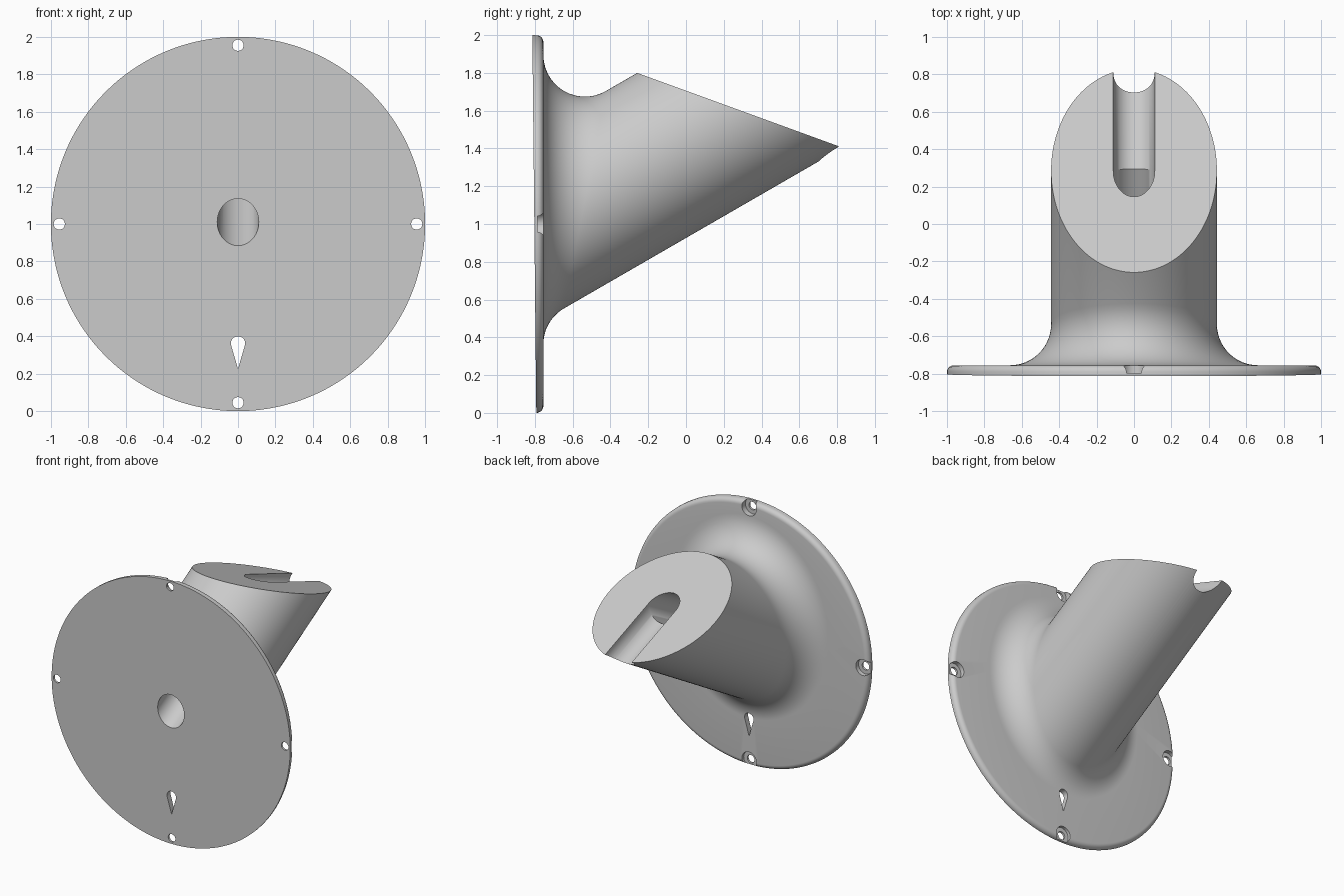
import bpy, bmesh
from math import sin, cos, pi, radians
from mathutils import Vector

cube = bpy.data.objects.get("Cube")
if cube:
    bpy.data.objects.remove(cube, do_unlink=True)

SEG = 144
TUBE_R, FILLET, BORE_R = 0.443, 0.22, 0.111
BACK = -0.755                      # back plane of the disc
RIM = 0.035                        # rounding of the disc edge
axis = Vector((0, cos(radians(30)), sin(radians(30))))
up = Vector((0, -axis.z, axis.y))
side = Vector((1, 0, 0))
cap_mid = Vector((0, 0.285, 1.602))
cap_normal = Vector((0, sin(radians(20)), cos(radians(20))))
slot_dir = Vector((0, cap_normal.z, -cap_normal.y))
normal = Vector((0, 1, 0))


def front_y(z):
    """The front face leans very slightly forward at the top."""
    return -0.803 - 0.0105 * (z - 1)


def material(name, rgb):
    m = bpy.data.materials.new(name)
    m.use_nodes = True
    m.diffuse_color = (*rgb, 1)
    m.node_tree.nodes["Principled BSDF"].inputs["Base Color"].default_value = (*rgb, 1)
    return m


def loft(name, rings):
    """Closed solid through a list of equal-length point rings."""
    bm = bmesh.new()
    loops = [[bm.verts.new(p) for p in ring] for ring in rings]
    n = len(loops[0])
    for a, b in zip(loops, loops[1:]):
        for i in range(n):
            j = (i + 1) % n
            bm.faces.new((a[i], a[j], b[j], b[i]))
    bm.faces.new(loops[0])
    bm.faces.new(loops[-1])
    bmesh.ops.recalc_face_normals(bm, faces=bm.faces)
    mesh = bpy.data.meshes.new(name)
    bm.to_mesh(mesh)
    bm.free()
    obj = bpy.data.objects.new(name, mesh)
    bpy.context.scene.collection.objects.link(obj)
    return obj


def rod(name, start, end, radius, n=64):
    """Round cutter between two points."""
    d = (end - start).normalized()
    a = side if abs(d.x) < 0.9 else normal
    b = d.cross(a).normalized()
    circle = [radius * (cos(2 * pi * i / n) * a + sin(2 * pi * i / n) * b) for i in range(n)]
    return loft(name, [[start + c for c in circle], [end + c for c in circle]])


def cut(target, cutter):
    mod = target.modifiers.new("cut", "BOOLEAN")
    mod.operation, mod.solver, mod.object = "DIFFERENCE", "EXACT", cutter
    bpy.ops.object.select_all(action="DESELECT")
    bpy.context.view_layer.objects.active = target
    target.select_set(True)
    bpy.ops.object.modifier_apply(modifier=mod.name)
    bpy.data.objects.remove(cutter, do_unlink=True)


angles = [2 * pi * i / SEG for i in range(SEG)]


# Disc: leaning front face, rounded back edge
def disc_ring(radius, y=None):
    pts = []
    for a in angles:
        z = 1 + radius * cos(a)
        pts.append((radius * sin(a), front_y(z) if y is None else y, z))
    return pts


rings = [disc_ring(1.0)]
for k in range(7):
    t = k / 6 * pi / 2
    rings.append(disc_ring(1 - RIM + RIM * cos(t), BACK - RIM + RIM * sin(t)))

# Flared foot: fillet of constant radius between the disc and the slanted tube
STEPS = 14
foot = [[] for _ in range(STEPS + 1)]
end_ring = []
for a in angles:
    radial = cos(a) * up + sin(a) * side
    centre = cap_mid + (TUBE_R + FILLET) * radial
    centre += axis * ((BACK + FILLET - centre.y) / axis.y)
    spread = normal.angle(radial)
    for k in range(STEPS + 1):
        t = k / STEPS
        arm = (sin((1 - t) * spread) * normal + sin(t * spread) * radial) / sin(spread)
        foot[k].append(centre - FILLET * arm)
    # Tube wall runs on to the sloping end face
    wall = cap_mid + TUBE_R * radial
    end_ring.append(wall + axis * ((cap_mid - wall).dot(cap_normal) / axis.dot(cap_normal)))
body = loft("angled_mount", rings + foot + [end_ring])

# Slanted bore through the tube and the half-round channel in its end face
bore_front = Vector((0, -0.803, 1.01))
bore_dir = (cap_mid - bore_front).normalized()
cut(body, rod("bore_cutter", bore_front - 0.3 * bore_dir, cap_mid + 0.4 * bore_dir, BORE_R))
cut(body, rod("channel_cutter", cap_mid, cap_mid + 0.9 * slot_dir, BORE_R))

# Four counterbored screw holes
for i in range(4):
    x, z = 0.955 * sin(i * pi / 2), 1 + 0.955 * cos(i * pi / 2)
    floor = front_y(z) + 0.016
    cut(body, rod("screw_cutter", Vector((x, -0.9, z)), Vector((x, -0.7, z)), 0.03, 32))
    cut(body, rod("head_cutter", Vector((x, floor, z)), Vector((x, -0.7, z)), 0.06, 48))

# Teardrop hanging hole
drop = [(0, 0.225)]
for i in range(25):
    a = radians(-20 + 220 * i / 24)
    drop.append((0.038 * cos(a), 0.362 + 0.038 * sin(a)))
cut(body, loft("teardrop_cutter", [[(x, y, z) for x, z in drop] for y in (-0.9, -0.6)]))

# Finish
body.data.materials.clear()
body.data.materials.append(material("plain_grey", (0.6, 0.6, 0.6)))
bpy.ops.object.select_all(action="DESELECT")
body.select_set(True)
bpy.context.view_layer.objects.active = body
bpy.ops.object.shade_smooth_by_angle(angle=radians(30))
